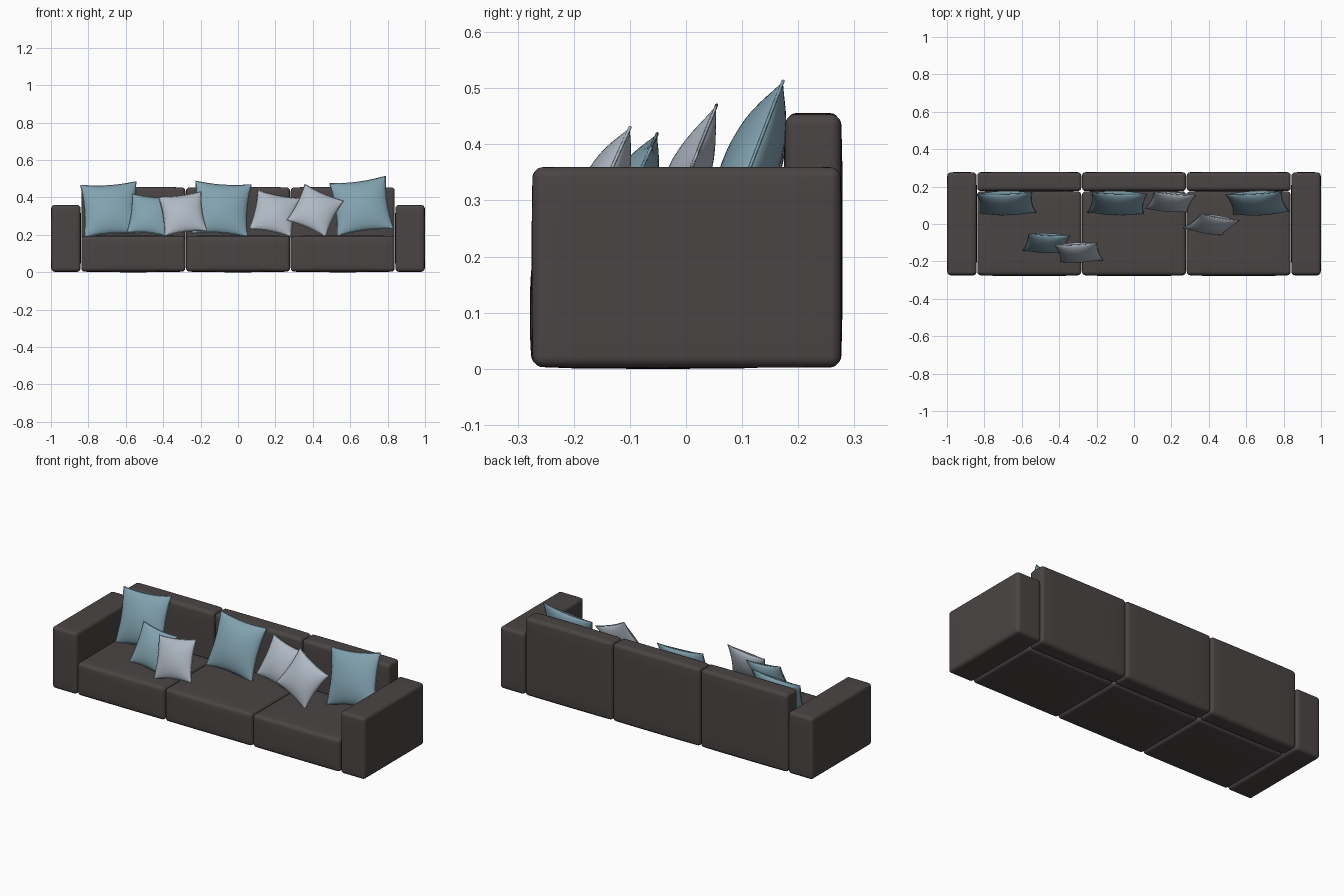
import bpy, bmesh, math
from mathutils import Matrix, Vector

if "Cube" in bpy.data.objects:
    bpy.data.objects.remove(bpy.data.objects["Cube"])


def material(name, rgb):
    m = bpy.data.materials.new(name)
    m.diffuse_color = (*rgb, 1)
    m.use_nodes = True
    m.node_tree.nodes["Principled BSDF"].inputs["Base Color"].default_value = m.diffuse_color
    return m


CHARCOAL = material("charcoal fabric", (0.068, 0.059, 0.057))
BLUE = material("dusty blue fabric", (0.22, 0.36, 0.43))
GREY = material("pale grey fabric", (0.43, 0.48, 0.545))


def finish(bm, name, mat):
    bmesh.ops.recalc_face_normals(bm, faces=bm.faces)
    for f in bm.faces:
        f.smooth = True
    me = bpy.data.meshes.new(name)
    bm.to_mesh(me)
    bm.free()
    me.materials.append(mat)
    ob = bpy.data.objects.new(name, me)
    bpy.context.collection.objects.link(ob)
    return ob


def pad(name, lo, hi, r=0.018, puff=(0, 0, 0)):
    """Upholstered block: rounded box whose faces bulge by puff along each axis."""
    lo, hi = Vector(lo), Vector(hi)
    mid, half = (lo + hi) / 2, (hi - lo) / 2
    n, c = 14, 3                      # segments per side, segments in each corner
    bm = bmesh.new()
    bmesh.ops.create_cube(bm, size=2)
    bmesh.ops.subdivide_edges(bm, edges=bm.edges[:], cuts=n - 1, use_grid_fill=True)
    for v in bm.verts:
        p, q, u = Vector(), Vector(), Vector()
        for a in range(3):
            h = half[a] - puff[a]
            i = (v.co[a] + 1) * n / 2
            d = min(i, n - i)         # distance from nearest side, in segments
            s = 1 if v.co[a] > 0 else -1
            if d < c:
                p[a] = s * (h - r + r * math.tan((1 - d / c) * math.pi / 4))
            else:
                p[a] = (i - n / 2) / (n / 2 - c) * (h - r)
            q[a] = max(-(h - r), min(h - r, p[a]))
            u[a] = p[a] / h
        p = q + (p - q).normalized() * r
        for a in range(3):
            b, e = (a + 1) % 3, (a + 2) % 3
            p[a] += puff[a] * u[a] * (1 - u[b] ** 4) * (1 - u[e] ** 4)
        v.co = p + mid
    return finish(bm, name, CHARCOAL)


def pillow(name, centre, size, depth, tilt, roll, mat):
    """Square scatter cushion leaning back, with a thin piped seam."""
    h, n = size / 2, 20

    def outline(u, v):
        return (h * u * (1 - 0.085 * (1 - v * v)), h * v * (1 - 0.085 * (1 - u * u)))

    place = (Matrix.Translation(centre) @ Matrix.Rotation(math.radians(-tilt), 4, 'X')
             @ Matrix.Rotation(math.radians(roll), 4, 'Y'))
    bm = bmesh.new()
    for side in (-1, 1):
        grid = []
        for i in range(n + 1):
            for j in range(n + 1):
                u = math.sin((i / n - 0.5) * math.pi)
                v = math.sin((j / n - 0.5) * math.pi)
                x, z = outline(u, v)
                t = max(0, (1 - u * u) * (1 - v * v)) ** 0.58
                grid.append(bm.verts.new((x, side * depth / 2 * t, z)))
        for i in range(n):
            for j in range(n):
                k = i * (n + 1) + j
                bm.faces.new((grid[k], grid[k + 1], grid[k + n + 2], grid[k + n + 1]))
    bmesh.ops.remove_doubles(bm, verts=bm.verts, dist=1e-5)
    finish(bm, name, mat).matrix_world = place

    # piping around the seam
    cu = bpy.data.curves.new(name + "_piping", 'CURVE')
    cu.dimensions = '3D'
    cu.bevel_depth = 0.0028
    cu.bevel_resolution = 1
    m = 12
    ring = []
    for k in range(m):
        t = -1 + 2 * k / m
        ring.append((t, -1))
    ring += [(-b, a) for a, b in ring] + [(-a, -b) for a, b in ring] + [(b, -a) for a, b in ring]
    sp = cu.splines.new('POLY')
    sp.points.add(len(ring) - 1)
    for pt, (u, v) in zip(sp.points, ring):
        x, z = outline(u, v)
        pt.co = (x, 0, z, 1)
    sp.use_cyclic_u = True
    cu.materials.append(mat)
    ob = bpy.data.objects.new(name + "_piping", cu)
    bpy.context.collection.objects.link(ob)
    ob.matrix_world = place


# arms
for side, x in (("left", -0.92), ("right", 0.92)):
    pad(side + "_arm", (x - 0.08, -0.275, 0.002), (x + 0.08, 0.277, 0.36), 0.018, (0.002, 0.002, 0.001))

# three modules: seat block and back block
for side, x in (("left", -0.56), ("middle", 0), ("right", 0.56)):
    pad(side + "_seat", (x - 0.278, -0.278, 0), (x + 0.278, 0.178, 0.197), 0.018, (0, 0.005, 0.004))
    pad(side + "_back", (x - 0.278, 0.174, 0.002), (x + 0.278, 0.279, 0.456), 0.018, (0, 0.003, 0.003))

# scatter cushions: centre, size, depth, tilt, roll (clockwise from the front)
pillow("left_large_pillow", (-0.683, 0.112, 0.336), 0.298, 0.10, 21, -4, BLUE)
pillow("middle_large_pillow", (-0.088, 0.112, 0.339), 0.298, 0.10, 21, 4, BLUE)
pillow("right_large_pillow", (0.660, 0.112, 0.354), 0.302, 0.10, 21, -8, BLUE)
pillow("left_small_blue_pillow", (-0.468, -0.102, 0.305), 0.225, 0.078, 24, 7, BLUE)
pillow("left_small_grey_pillow", (-0.295, -0.152, 0.313), 0.228, 0.078, 24, -8, GREY)
pillow("middle_small_grey_pillow", (0.195, 0.118, 0.314), 0.228, 0.078, 24, 12, GREY)
pillow("right_small_grey_pillow", (0.413, -0.002, 0.330), 0.228, 0.078, 22, 25, GREY)
